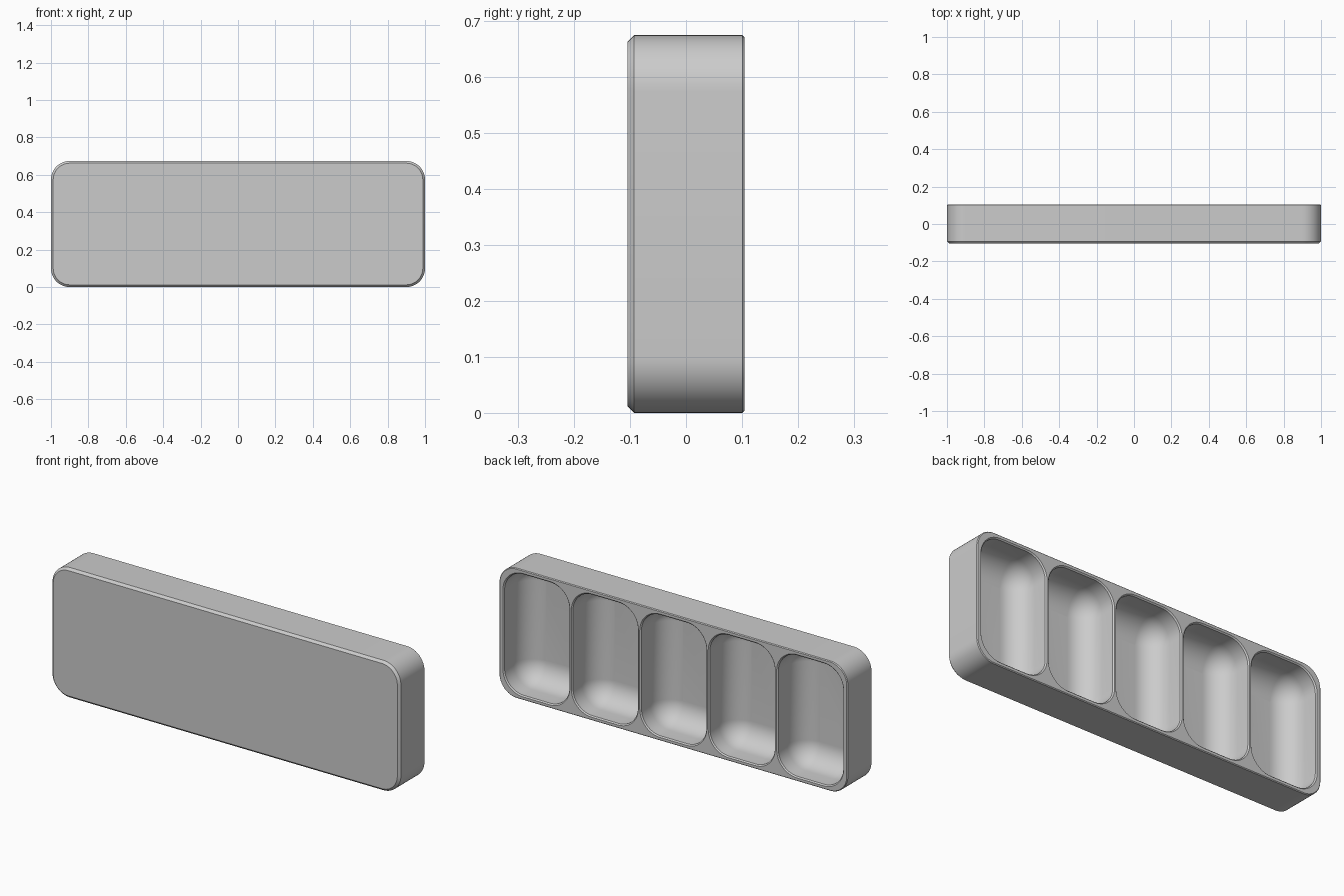
import bpy, bmesh, math

cube = bpy.data.objects.get("Cube")
if cube:
    bpy.data.objects.remove(cube)

WIDTH, HEIGHT, DEPTH = 2.0, 0.674, 0.209
BACK = DEPTH / 2
MID_Z = HEIGHT / 2
CELLS, PITCH = 5, 0.393
FLOOR_Y = -BACK + 0.02
FILLET = 0.11
LIP = 0.006

grey = bpy.data.materials.new("grey plastic")
grey.use_nodes = True
colour = (0.6, 0.6, 0.6, 1)
grey.diffuse_color = colour
grey.node_tree.nodes["Principled BSDF"].inputs["Base Color"].default_value = colour


def rounded_ring(bm, cx, y, w, h, r, steps=12):
    """Rounded rectangle of vertices in a plane of constant y."""
    ring = []
    for quarter, (sx, sz) in enumerate([(1, 1), (-1, 1), (-1, -1), (1, -1)]):
        for i in range(steps + 1):
            a = (quarter + i / steps) * math.pi / 2
            ring.append(bm.verts.new((cx + sx * (w / 2 - r) + r * math.cos(a), y,
                                      MID_Z + sz * (h / 2 - r) + r * math.sin(a))))
    return ring


def loft(bm, cx, w, h, r, levels):
    """Solid through rounded rectangles given as (y, inset) levels."""
    rings = [rounded_ring(bm, cx, y, w - 2 * d, h - 2 * d, max(r - d, 0.002))
             for y, d in levels]
    n = len(rings[0])
    for a, b in zip(rings, rings[1:]):
        for i in range(n):
            j = (i + 1) % n
            bm.faces.new((a[i], a[j], b[j], b[i]))
    bm.faces.new(rings[0])
    bm.faces.new(rings[-1])


def make_object(name, bm):
    bmesh.ops.recalc_face_normals(bm, faces=bm.faces)
    mesh = bpy.data.meshes.new(name)
    bm.to_mesh(mesh)
    bm.free()
    mesh.materials.append(grey)
    obj = bpy.data.objects.new(name, mesh)
    bpy.context.collection.objects.link(obj)
    return obj


# Tray body: chamfered front edge, finer chamfer round the rim
bm = bmesh.new()
loft(bm, 0, WIDTH, HEIGHT, 0.1,
     [(-BACK, 0.012), (-BACK + 0.012, 0), (BACK - 0.004, 0), (BACK, 0.004)])
tray = make_object("compartment_tray", bm)

# Compartments: lipped opening, straight walls, round fillet to the floor
levels = [(BACK + 0.05, 0), (BACK, 0), (BACK - LIP, LIP)]
for i in range(13):
    a = i / 12 * math.pi / 2
    levels.append((FLOOR_Y + FILLET * (1 - math.sin(a)),
                   LIP + FILLET * (1 - math.cos(a))))
bm = bmesh.new()
for k in range(CELLS):
    loft(bm, (k - (CELLS - 1) / 2) * PITCH, PITCH - 0.008, HEIGHT - 0.034,
         FILLET + LIP, levels)
cutter = make_object("compartment_cutter", bm)
cutter.hide_render = True

# Hollow out the compartments
cut = tray.modifiers.new("hollow", 'BOOLEAN')
cut.operation = 'DIFFERENCE'
cut.solver = 'EXACT'
cut.object = cutter
bpy.ops.object.select_all(action='DESELECT')
bpy.context.view_layer.objects.active = tray
tray.select_set(True)
bpy.ops.object.modifier_apply(modifier=cut.name)
bpy.data.objects.remove(cutter)
bpy.ops.object.shade_smooth_by_angle(angle=math.radians(30))
